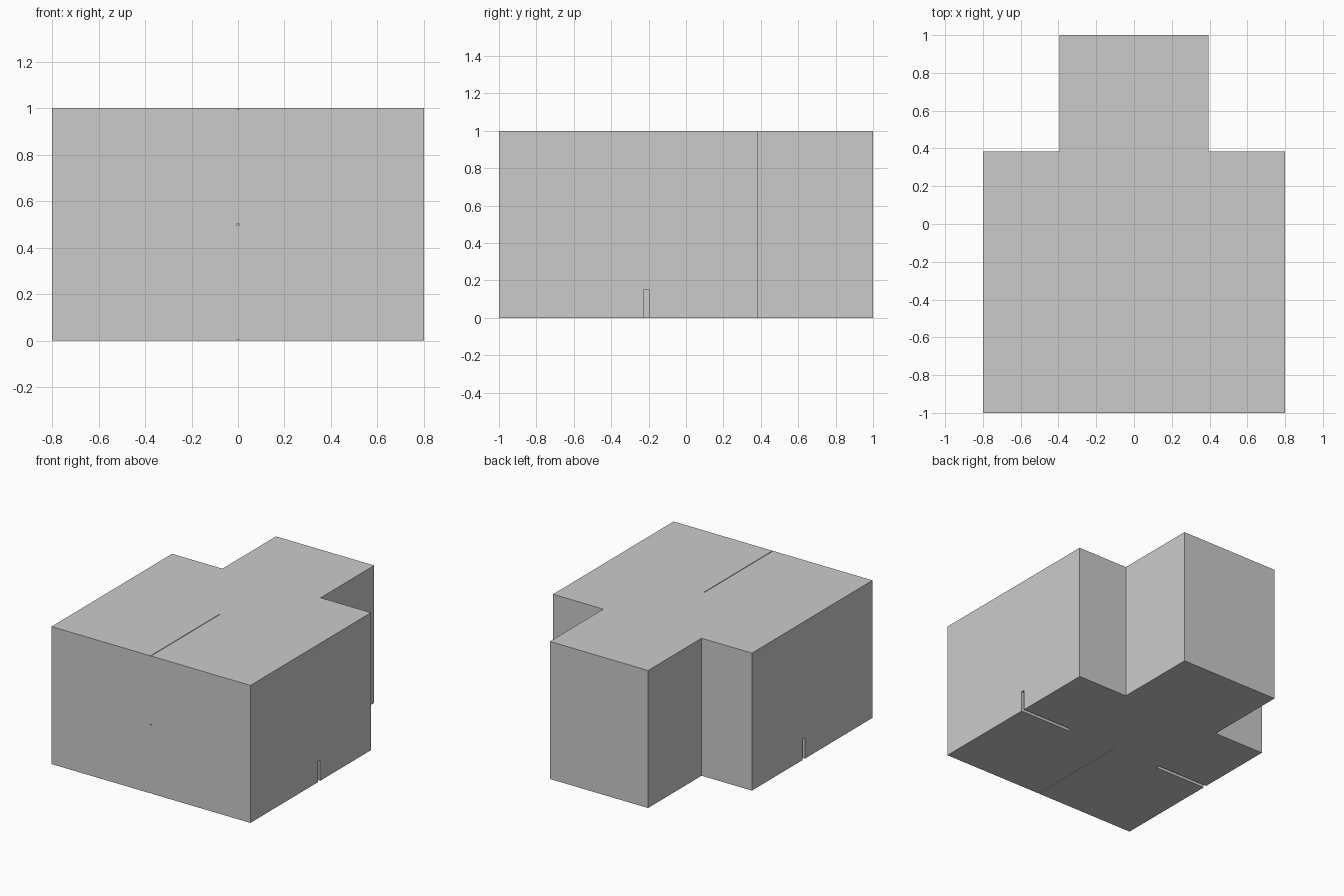
import bpy, bmesh

if "Cube" in bpy.data.objects:
    bpy.data.objects.remove(bpy.data.objects["Cube"])

# Sizes
HALF_W, TONGUE_W, SHOULDER_Y, HEIGHT = 0.8, 0.395, 0.385, 1.0
SLOT_Y0, SLOT_Y1, SLOT_TOP, SLOT_END = -0.224, -0.198, 0.15, 0.385
PIN = 0.004  # half thickness of the fine centre channels


def make_object(name, bm):
    bmesh.ops.recalc_face_normals(bm, faces=bm.faces)
    mesh = bpy.data.meshes.new(name)
    bm.to_mesh(mesh)
    bm.free()
    obj = bpy.data.objects.new(name, mesh)
    bpy.context.collection.objects.link(obj)
    return obj


def box_cutter(name, lo, hi):
    bm = bmesh.new()
    bmesh.ops.create_cube(bm, size=1)
    for v in bm.verts:
        v.co = [(a + b) / 2 + c * (b - a) for a, b, c in zip(lo, hi, v.co)]
    obj = make_object(name, bm)
    obj.hide_render = True
    obj.hide_set(True)
    return obj


# T-shaped block: half outline mirrored, then extruded upward
half = [(HALF_W, -1), (HALF_W, SHOULDER_Y), (TONGUE_W, SHOULDER_Y), (TONGUE_W, 1)]
outline = half + [(-x, y) for x, y in reversed(half)]
bm = bmesh.new()
base = bm.faces.new([bm.verts.new((x, y, 0)) for x, y in outline])
top = bmesh.ops.extrude_face_region(bm, geom=[base])
bmesh.ops.translate(bm, vec=(0, 0, HEIGHT),
                    verts=[g for g in top["geom"] if isinstance(g, bmesh.types.BMVert)])
block = make_object("t_block", bm)

# Side slots, open at the bottom
cutters = []
for side, name in ((1, "right"), (-1, "left")):
    xs = sorted((side * SLOT_END, side * (HALF_W + 0.1)))
    cutters.append(box_cutter(f"{name}_slot_cutter",
                              (xs[0], SLOT_Y0, -0.1), (xs[1], SLOT_Y1, SLOT_TOP)))

# Fine centre channels: bottom groove, middle hole, top groove
for z, name in ((0, "bottom"), (HEIGHT / 2, "middle"), (HEIGHT, "top")):
    cutters.append(box_cutter(f"{name}_channel_cutter",
                              (-PIN, -1.1, z - PIN), (PIN, -0.21, z + PIN)))

for cutter in cutters:
    mod = block.modifiers.new(cutter.name, "BOOLEAN")
    mod.operation = "DIFFERENCE"
    mod.solver = "EXACT"
    mod.object = cutter
